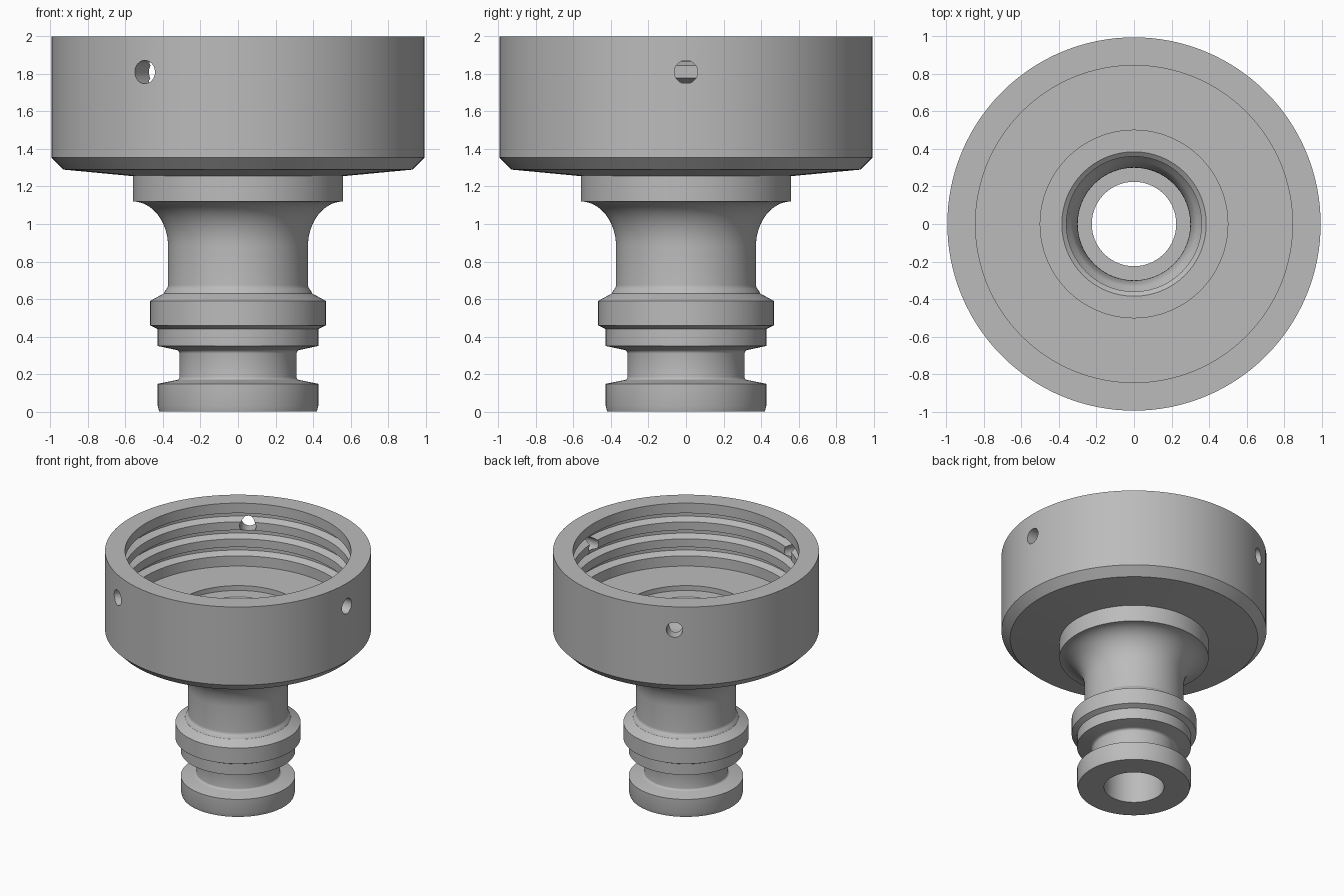
import bpy
import bmesh
import math
from mathutils import Matrix, Vector

if "Cube" in bpy.data.objects:
    bpy.data.objects.remove(bpy.data.objects["Cube"], do_unlink=True)

SEGMENTS = 128

grey = bpy.data.materials.new("plain grey")
grey.use_nodes = True
colour = (0.5, 0.5, 0.5, 1)
grey.diffuse_color = colour
grey.node_tree.nodes["Principled BSDF"].inputs["Base Color"].default_value = colour


def add_object(name, bm):
    bmesh.ops.recalc_face_normals(bm, faces=bm.faces)
    mesh = bpy.data.meshes.new(name)
    bm.to_mesh(mesh)
    bm.free()
    mesh.materials.append(grey)
    obj = bpy.data.objects.new(name, mesh)
    bpy.context.collection.objects.link(obj)
    return obj


def lathe(name, profile):
    """Revolve a closed (radius, height) profile around z."""
    bm = bmesh.new()
    verts = [bm.verts.new((r, 0, z)) for r, z in profile]
    edges = [bm.edges.new((a, b)) for a, b in zip(verts, verts[1:] + verts[:1])]
    bmesh.ops.spin(bm, geom=verts + edges, cent=(0, 0, 0), axis=(0, 0, 1),
                   angle=2 * math.pi, steps=SEGMENTS, use_merge=True)
    bmesh.ops.remove_doubles(bm, verts=bm.verts, dist=1e-5)
    return add_object(name, bm)


def arc(centre, radii, start, end, steps=10):
    """Points of an elliptical arc, angles in degrees."""
    angles = [math.radians(start + (end - start) * i / steps) for i in range(steps + 1)]
    return [(centre[0] + radii[0] * math.cos(a), centre[1] + radii[1] * math.sin(a))
            for a in angles]


def smooth(obj):
    bpy.ops.object.select_all(action="DESELECT")
    obj.select_set(True)
    bpy.context.view_layer.objects.active = obj
    bpy.ops.object.shade_smooth_by_angle(angle=math.radians(25))


# Threaded collar: outer wall, then the grooved inner wall down to the floor
collar_profile = [(0.5, 1.25), (0.56, 1.255), (0.93, 1.29), (0.995, 1.355),
                  (0.995, 2), (0.845, 2)]
for top in (1.917, 1.777, 1.637):
    collar_profile += [(0.845, top), (0.9, top - 0.022),
                       (0.9, top - 0.05), (0.845, top - 0.072)]
collar_profile += [(0.845, 1.48), (0.5, 1.48)]
collar = lathe("threaded_collar", collar_profile)

# Three radial holes through the collar wall
bm = bmesh.new()
for i in range(3):
    turn = Matrix.Rotation(i * 2 * math.pi / 3, 4, "Z")
    place = Matrix.Translation(Vector((0.92, 0, 1.81)))
    lay = Matrix.Rotation(math.pi / 2, 4, "Y")
    bmesh.ops.create_cone(bm, cap_ends=True, segments=32, radius1=0.062,
                          radius2=0.062, depth=0.4, matrix=turn @ place @ lay)
cutter = add_object("hole_cutter", bm)
cutter.hide_render = True
cut = collar.modifiers.new("holes", "BOOLEAN")
cut.operation = "DIFFERENCE"
cut.solver = "EXACT"
cut.object = cutter
bpy.context.view_layer.objects.active = collar
bpy.ops.object.modifier_apply(modifier=cut.name)
bpy.data.objects.remove(cutter, do_unlink=True)
smooth(collar)

# Hose tail: plug end, seal groove, stepped ring, waist, flare and shoulder
tail_profile = [(0.225, 0), (0.42, 0), (0.428, 0.03), (0.428, 0.148), (0.33, 0.168)]
tail_profile += arc((0.33, 0.185), (0.018, 0.017), 270, 180, 4)
tail_profile += arc((0.335, 0.31), (0.023, 0.02), 180, 90, 4)
tail_profile += [(0.428, 0.35), (0.428, 0.44), (0.468, 0.46), (0.468, 0.59), (0.395, 0.63)]
tail_profile += arc((0.41, 0.675), (0.037, 0.035), 230, 180, 4)
tail_profile += arc((0.56, 0.88), (0.187, 0.24), 180, 90, 16)
tail_profile += [(0.56, 1.258), (0.505, 1.258), (0.505, 1.44), (0.385, 1.44), (0.36, 1.42)]
# Inside: funnel mouth, wide bore, step and narrow bore
tail_profile += [(0.36, 1.25)]
tail_profile += arc((0.36, 1.05), (0.06, 0.18), 110, 180)
tail_profile += [(0.3, 0.62), (0.225, 0.62)]
smooth(lathe("hose_tail", tail_profile))
